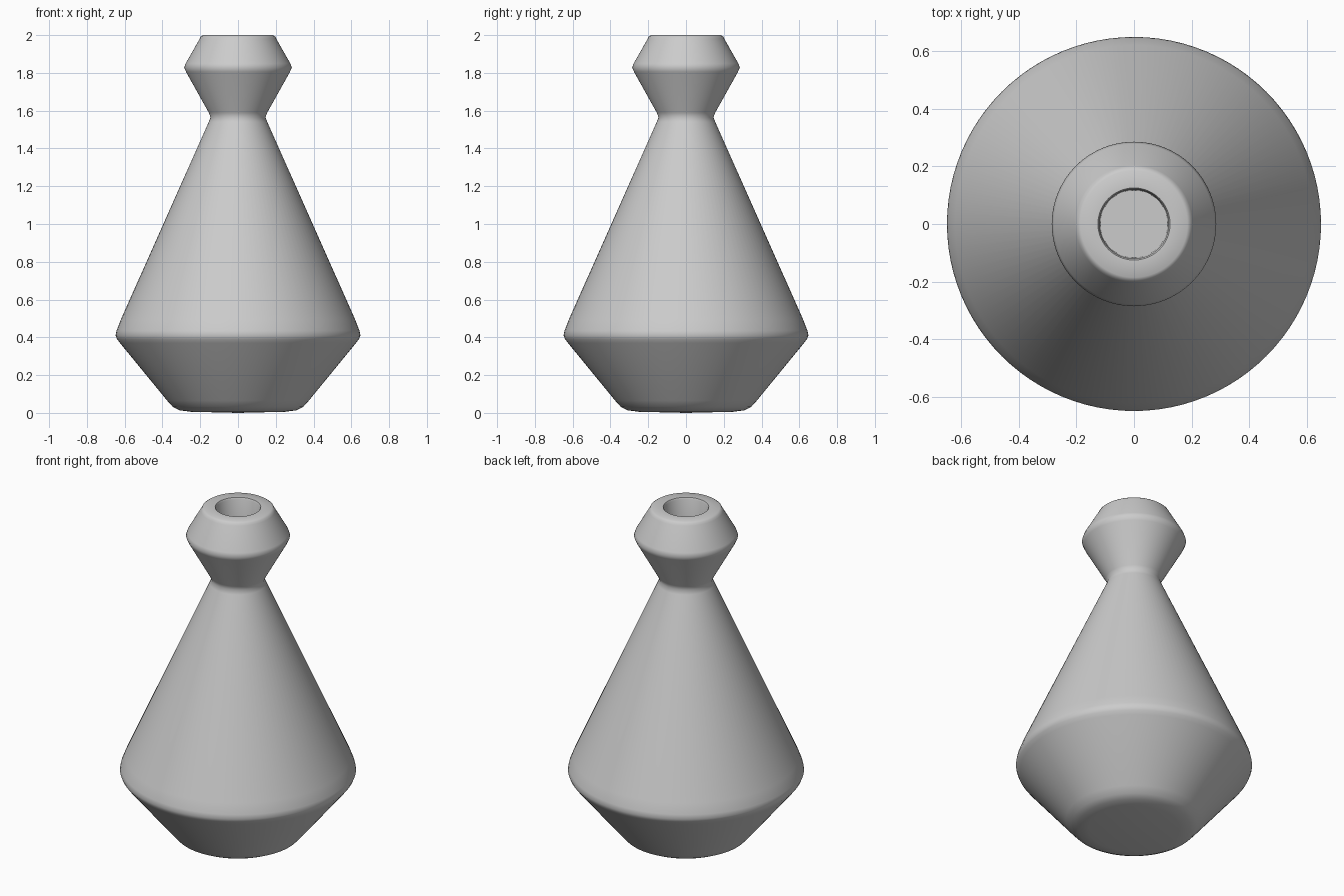
import bpy, bmesh, math

cube = bpy.data.objects.get("Cube")
if cube:
    bpy.data.objects.remove(cube, do_unlink=True)

# Single plain grey glaze
glaze = bpy.data.materials.new("grey_glaze")
glaze.use_nodes = True
grey = (0.6, 0.6, 0.6, 1)
glaze.diffuse_color = grey
glaze.node_tree.nodes["Principled BSDF"].inputs["Base Color"].default_value = grey

# Radius and height pairs, from the underside up and into the mouth
base = [(0, 0), (0.25, 0.006), (0.31, 0.014), (0.345, 0.032), (0.375, 0.065)]
belly = [(0.625, 0.37), (0.64, 0.39), (0.648, 0.41), (0.643, 0.435), (0.62, 0.495)]
neck = [(0.155, 1.54), (0.145, 1.565), (0.155, 1.59)]
collar = [(0.275, 1.805), (0.285, 1.828), (0.277, 1.85)]
lip = [(0.203, 1.98), (0.197, 1.992), (0.185, 2.0)]
mouth = [(0.125, 2.0), (0.12, 1.99), (0.117, 1.75), (0, 1.75)]
profile = base + belly + neck + collar + lip + mouth

# Turn the profile around the vertical axis
bm = bmesh.new()
verts = [bm.verts.new((r, 0, z)) for r, z in profile]
edges = [bm.edges.new(pair) for pair in zip(verts, verts[1:])]
bmesh.ops.spin(bm, geom=verts + edges, cent=(0, 0, 0), axis=(0, 0, 1),
               angle=math.tau, steps=96, use_merge=True)
bmesh.ops.remove_doubles(bm, verts=bm.verts, dist=0.0001)
bmesh.ops.recalc_face_normals(bm, faces=bm.faces)
mesh = bpy.data.meshes.new("vase")
bm.to_mesh(mesh)
bm.free()
mesh.materials.append(glaze)

vase = bpy.data.objects.new("vase", mesh)
bpy.context.collection.objects.link(vase)
bpy.context.view_layer.objects.active = vase
vase.select_set(True)
bpy.ops.object.shade_smooth_by_angle(angle=math.radians(50))
